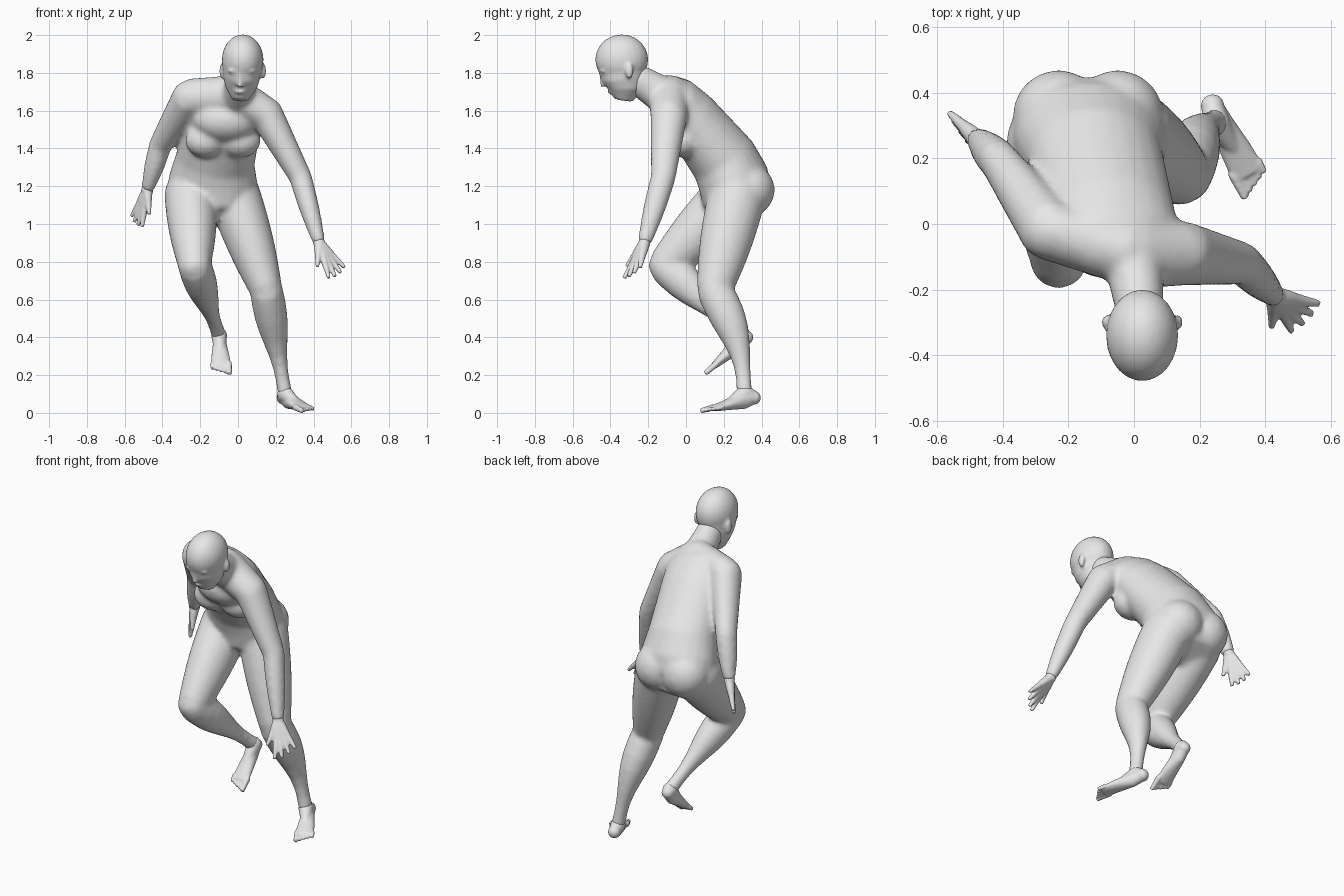
import bpy
import bmesh
from math import cos, sin, pi
from mathutils import Vector, Matrix

default_cube = bpy.data.objects.get("Cube")
if default_cube:
    bpy.data.objects.remove(default_cube)

SEGMENTS = 24
STEPS = 8
SIDES = (-1, 1)
SIDEWAYS = Vector((1, 0, 0))

skin = bpy.data.materials.new("plain_grey")
skin.use_nodes = True
grey = (0.8, 0.8, 0.8, 1)
skin.diffuse_color = grey
skin.node_tree.nodes["Principled BSDF"].inputs["Base Color"].default_value = grey


def loft(bm, rings, side_hint=SIDEWAYS):
    """Closed skin over elliptical rings of centre, half width and half depth."""
    centres = [Vector(centre) for centre, width, depth in rings]
    last = len(rings) - 1
    loops = []
    for i, (centre, width, depth) in enumerate(rings):
        before = (centres[i] - centres[max(i - 1, 0)]).normalized()
        after = (centres[min(i + 1, last)] - centres[i]).normalized()
        along = (before + after).normalized()
        side = (side_hint - along * side_hint.dot(along)).normalized()
        front = along.cross(side)
        loop = []
        for k in range(SEGMENTS):
            angle = 2 * pi * k / SEGMENTS
            offset = side * width * cos(angle) + front * depth * sin(angle)
            loop.append(bm.verts.new(centres[i] + offset))
        loops.append(loop)
    for low, high in zip(loops, loops[1:]):
        for k in range(SEGMENTS):
            following = (k + 1) % SEGMENTS
            bm.faces.new((low[k], low[following], high[following], high[k]))
    bm.faces.new(loops[0])
    bm.faces.new(loops[-1])


def ball(bm, centre, radii):
    matrix = Matrix.Translation(centre) @ Matrix.Diagonal((*radii, 1))
    bmesh.ops.create_uvsphere(bm, u_segments=SEGMENTS, v_segments=SEGMENTS,
                              radius=1, matrix=matrix)


def bone(bm, start, end, start_radius, end_radius, swell=0, waves=1, bow=0):
    """Tapering limb section with a rounded start, muscle swell and backward bow."""
    start, end = Vector(start), Vector(end)
    rings = []
    for step in range(STEPS + 1):
        t = step / STEPS
        centre = start.lerp(end, t)
        centre.y += bow * sin(pi * t)
        radius = start_radius + (end_radius - start_radius) * t
        radius += swell * sin(waves * pi * t)
        rings.append((centre, radius, radius * 1.1))
    loft(bm, rings)
    ball(bm, start, [start_radius] * 3)


def leg(bm, hip, knee, ankle, bow):
    bone(bm, hip, knee, 0.14, 0.087, swell=0.012)
    bone(bm, knee, ankle, 0.087, 0.04, swell=0.012, waves=2, bow=bow)


def arm(bm, shoulder, elbow, wrist):
    bone(bm, shoulder, elbow, 0.09, 0.06)
    bone(bm, elbow, wrist, 0.06, 0.033, swell=0.006)


def build(name, bm, voxel, passes):
    """Fuse overlapping shells into one skin and soften the joins."""
    bmesh.ops.recalc_face_normals(bm, faces=bm.faces)
    mesh = bpy.data.meshes.new(name)
    bm.to_mesh(mesh)
    bm.free()
    mesh.materials.append(skin)
    obj = bpy.data.objects.new(name, mesh)
    bpy.context.collection.objects.link(obj)
    fuse = obj.modifiers.new("fuse", 'REMESH')
    fuse.mode = 'VOXEL'
    fuse.voxel_size = voxel
    fuse.use_smooth_shade = True
    soften = obj.modifiers.new("soften", 'SMOOTH')
    soften.factor = 0.5
    soften.iterations = passes


def hand(name, wrist, reach, spread):
    """Four fingers fanned along spread, with a shorter thumb beside them."""
    bm = bmesh.new()
    wrist, reach, spread = Vector(wrist), Vector(reach), Vector(spread)
    ball(bm, wrist, [0.032] * 3)
    fingers = [(reach + spread * k) * (1 - 0.03 * k * k) for k in (-1.5, -0.5, 0.5, 1.5)]
    thumb = reach / 2 - spread * 2
    for finger in fingers + [thumb]:
        knuckle = wrist + finger / 2
        bone(bm, wrist, knuckle, 0.026, 0.018, swell=0.002)
        bone(bm, knuckle, wrist + finger, 0.018, 0.01)
    build(name, bm, 0.006, 4)


def foot(name, ankle, heel, ball_joint, up, inner_sign):
    """Ankle, heel to ball loft and five toes, the big toe on the inner side."""
    bm = bmesh.new()
    heel = Vector(heel)
    forward = Vector(ball_joint) - heel
    inner = forward.cross(Vector(up)).normalized() * inner_sign
    # Position along the foot, half width, half height
    profile = ((-0.1, 0.03, 0.03), (0.3, 0.037, 0.045),
               (0.7, 0.048, 0.03), (1.1, 0.054, 0.017))
    loft(bm, [(heel + forward * t, width, height) for t, width, height in profile], inner)
    ball(bm, heel, [0.036] * 3)
    bone(bm, ankle, heel, 0.042, 0.034)
    bone(bm, ankle, heel + forward * 0.7, 0.042, 0.026)
    for toe in range(5):
        radius = 0.012 if toe else 0.016
        root = heel + forward + inner * (0.042 - 0.022 * toe)
        tip = root + forward * (0.38 - 0.05 * toe)
        bone(bm, root, tip, radius, radius * 0.8)
    build(name, bm, 0.006, 4)


# Torso, leaning forward with the right shoulder raised
body = bmesh.new()
torso = (
    ((-0.13, 0.33, 1.03), 0.14, 0.1),
    ((-0.14, 0.27, 1.15), 0.24, 0.19),
    ((-0.13, 0.25, 1.24), 0.235, 0.19),
    ((-0.12, 0.2, 1.34), 0.21, 0.18),
    ((-0.07, 0.02, 1.57), 0.2, 0.15),
    ((-0.05, -0.05, 1.66), 0.2, 0.12),
    ((-0.02, -0.1, 1.7), 0.13, 0.09),
)
loft(body, torso, Vector((1, -0.1, -0.1)))
bone(body, (0, -0.12, 1.68), (0.02, -0.28, 1.78), 0.09, 0.072)

# Buttocks and chest
ball(body, (-0.06, -0.04, 1.55), (0.18, 0.13, 0.12))
for side in SIDES:
    ball(body, (-0.14 + 0.09 * side, 0.33, 1.18), [0.14] * 3)
    ball(body, (-0.08 + 0.09 * side, -0.01, 1.44), (0.11, 0.09, 0.09))

# Left leg standing, right leg bent with the shin trailing
left_ankle = (0.25, 0.31, 0.1)
leg(body, (-0.02, 0.27, 1.15), (0.15, 0.15, 0.65), left_ankle, 0.04)
right_ankle = (-0.1, 0.3, 0.41)
leg(body, (-0.25, 0.25, 1.15), (-0.23, -0.11, 0.78), right_ankle, 0)

# Left arm reaching down in front, right arm swung back
left_shoulder = (0.15, -0.09, 1.58)
left_wrist = (0.43, -0.22, 0.9)
arm(body, left_shoulder, (0.33, -0.12, 1.25), left_wrist)
right_shoulder = (-0.26, -0.02, 1.67)
right_wrist = (-0.48, 0.26, 1.18)
arm(body, right_shoulder, (-0.41, 0.19, 1.42), right_wrist)

# Collar muscles from the neck out to each shoulder
for shoulder in (left_shoulder, right_shoulder):
    bone(body, (-0.01, -0.09, 1.68), shoulder, 0.1, 0.09)
build("body", body, 0.013, 10)

# Head: skull, jaw, nose, lips, brows and ears
head = bmesh.new()
ball(head, (0.025, -0.34, 1.87), (0.11, 0.14, 0.133))
jaw = (
    ((0.02, -0.34, 1.86), 0.106, 0.137),
    ((0.02, -0.33, 1.77), 0.097, 0.115),
    ((0.015, -0.32, 1.72), 0.083, 0.095),
    ((0.01, -0.33, 1.655), 0.042, 0.05),
)
loft(head, jaw)
bone(head, (0.01, -0.45, 1.8), (0.01, -0.43, 1.73), 0.01, 0.02)
ball(head, (0.01, -0.4, 1.7), (0.03, 0.016, 0.011))
for side in SIDES:
    ball(head, (0.02 + 0.04 * side, -0.43, 1.81), (0.036, 0.028, 0.013))
    ball(head, (0.025 + 0.108 * side, -0.3, 1.81), (0.016, 0.022, 0.042))
build("head", head, 0.009, 5)

# Hands and feet
hand("left_hand", left_wrist, (0.1, -0.07, -0.17), (0.03, 0.03, 0.02))
hand("right_hand", right_wrist, (-0.06, 0.04, -0.18), (-0.02, 0.03, 0.02))
foot("left_foot", left_ankle, (0.24, 0.36, 0.08), (0.34, 0.17, 0.03), (0, 0, 1), 1)
foot("right_foot", right_ankle, (-0.1, 0.32, 0.4), (-0.09, 0.16, 0.26), (0, -0.6, 0.8), -1)
